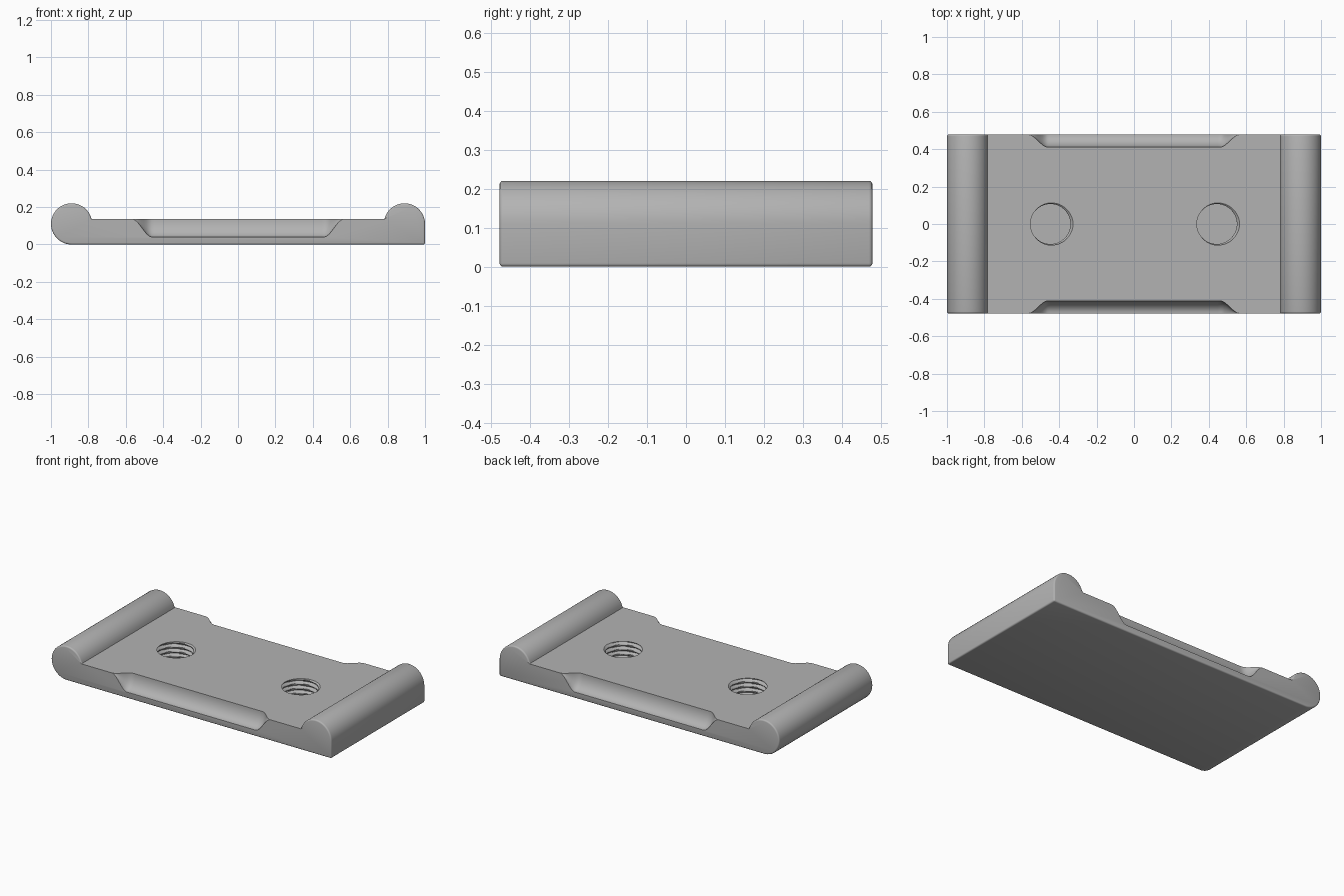
import bpy, bmesh, math

if "Cube" in bpy.data.objects:
    bpy.data.objects.remove(bpy.data.objects["Cube"], do_unlink=True)

HALF_Y = 0.478    # half depth of the plate
TOP = 0.135       # height of the flat top
R = 0.11          # radius of the end rolls
ROLL_X = 1 - R

grey = bpy.data.materials.new("steel grey")
grey.use_nodes = True
grey.diffuse_color = (0.45, 0.45, 0.45, 1)
grey.node_tree.nodes["Principled BSDF"].inputs["Base Color"].default_value = grey.diffuse_color


def make_object(name, bm):
    bmesh.ops.recalc_face_normals(bm, faces=bm.faces)
    mesh = bpy.data.meshes.new(name)
    bm.to_mesh(mesh)
    bm.free()
    mesh.materials.append(grey)
    obj = bpy.data.objects.new(name, mesh)
    bpy.context.collection.objects.link(obj)
    return obj


def arc(cx, start, end, steps):
    return [(cx + R * math.cos(a), R + R * math.sin(a))
            for a in (start + (end - start) * i / steps for i in range(steps + 1))]


def loft(name, rings):
    """Closed solid skinned through rings of equal point count."""
    bm = bmesh.new()
    loops = [[bm.verts.new(p) for p in ring] for ring in rings]
    for a, b in zip(loops, loops[1:]):
        for i in range(len(a)):
            j = (i + 1) % len(a)
            bm.faces.new((a[i], a[j], b[j], b[i]))
    bm.faces.new(loops[0])
    bm.faces.new(loops[-1])
    return make_object(name, bm)


def cut(target, cutter):
    mod = target.modifiers.new(cutter.name, 'BOOLEAN')
    mod.operation = 'DIFFERENCE'
    mod.solver = 'EXACT'
    mod.object = cutter
    cutter.hide_render = True


# Plate with a full round roll at one end and a square-footed roll at the other
dip = math.asin((TOP - R) / R)
profile = arc(-ROLL_X, dip, 1.5 * math.pi, 40)
profile += [(1, 0)] + arc(ROLL_X, 0, math.pi - dip, 28)
bm = bmesh.new()
face = bm.faces.new([bm.verts.new((x, -HALF_Y, z)) for x, z in profile])
ext = bmesh.ops.extrude_face_region(bm, geom=[face])
bmesh.ops.translate(bm, vec=(0, 2 * HALF_Y, 0),
                    verts=[v for v in ext["geom"] if isinstance(v, bmesh.types.BMVert)])


# Soften the outline of both sides and the square foot, but not the flat top
def softened(e):
    a, b = (v.co for v in e.verts)
    if abs(a.y - b.y) < 0.001:
        return not (abs(a.z - TOP) < 0.001 and abs(b.z - TOP) < 0.001)
    return a.x > 0.99 and a.z < 0.001


bmesh.ops.bevel(bm, geom=[e for e in bm.edges if softened(e)], offset=0.009,
                segments=3, profile=0.5, affect='EDGES', clamp_overlap=False)
plate = make_object("mounting_plate", bm)


# Scooped grip along each long edge, fading out at both ends
def scoop(name, side):
    rings = []
    for i in range(85):
        x = -0.57 + 1.14 * i / 84
        t = min(1, max(0, (0.565 - abs(x)) / 0.105))
        s = 0.002 + t * t * (3 - 2 * t)
        deep, tall = 0.067 * s, 0.095 * s
        ring = [(x, side * (HALF_Y - deep * math.cos(a)), TOP - tall * math.sin(a))
                for a in (math.pi / 2 * k / 12 for k in range(13))]
        ring += [(x, side * (HALF_Y + 0.05), TOP - tall),
                 (x, side * (HALF_Y + 0.05), TOP + 0.05),
                 (x, side * (HALF_Y - deep), TOP + 0.05)]
        rings.append(ring)
    return loft(name, rings)


# Blind threaded hole with a helical groove
def threaded_hole(name, cx):
    floor, pitch, sides, per_turn = 0.015, 0.03, 48, 8
    rings = []
    for j in range(37):
        z = floor + pitch * j / per_turn
        ring = []
        for i in range(sides):
            a = 2 * math.pi * i / sides
            phase = (z / pitch - i / sides) % 1
            r = 0.107 + 0.015 * max(0, 1 - abs(phase - 0.5) / 0.4)
            ring.append((cx + r * math.cos(a), r * math.sin(a), z))
        rings.append(ring)
    return loft(name, rings)


for label, side in (("front", -1), ("back", 1)):
    cut(plate, scoop(label + "_scoop_cutter", side))
for label, x in (("left", 0.443), ("right", -0.447)):
    cut(plate, threaded_hole(label + "_hole_cutter", x))

# Bake the cuts, then drop the cutters
bpy.context.view_layer.update()
baked = bpy.data.meshes.new_from_object(plate.evaluated_get(bpy.context.evaluated_depsgraph_get()))
plate.modifiers.clear()
plate.data = baked
for obj in [o for o in bpy.context.collection.objects if o.name.endswith("_cutter")]:
    bpy.data.objects.remove(obj, do_unlink=True)

bpy.ops.object.select_all(action='DESELECT')
plate.select_set(True)
bpy.context.view_layer.objects.active = plate
bpy.ops.object.shade_smooth_by_angle(angle=math.radians(32))
